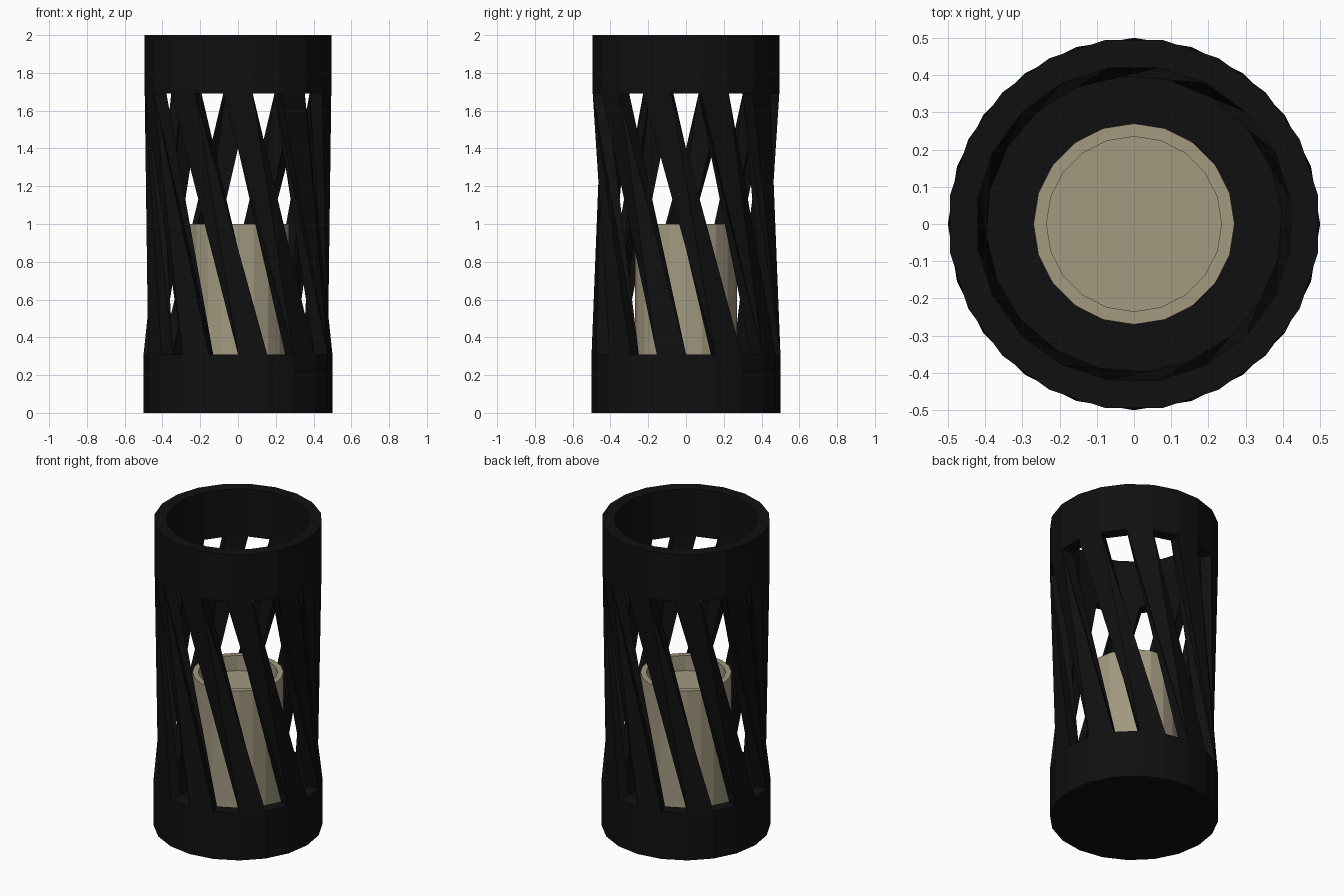
import bpy
import bmesh
from math import sin, cos, radians

cube = bpy.data.objects.get("Cube")
if cube:
    bpy.data.objects.remove(cube, do_unlink=True)

SIDES = 20
STEP = 360 / SIDES
OUTER, INNER = 0.5, 0.425
LOW, HIGH, TOP = 0.31, 1.69, 2.0
FLOOR = 0.08
TWIST = 45


def material(name, rgb):
    m = bpy.data.materials.new(name)
    m.use_nodes = True
    m.diffuse_color = (*rgb, 1)
    m.node_tree.nodes["Principled BSDF"].inputs["Base Color"].default_value = (*rgb, 1)
    return m


black = material("matte black", (0.005, 0.005, 0.005))
wax = material("cream wax", (0.36, 0.32, 0.215))


def point(radius, degrees, z):
    """Point at an angle measured from the front, turning towards +x."""
    a = radians(degrees)
    return (radius * sin(a), -radius * cos(a), z)


def finish(bm, name, mat):
    bmesh.ops.remove_doubles(bm, verts=bm.verts, dist=1e-5)
    bmesh.ops.recalc_face_normals(bm, faces=bm.faces)
    mesh = bpy.data.meshes.new(name)
    bm.to_mesh(mesh)
    bm.free()
    mesh.materials.append(mat)
    obj = bpy.data.objects.new(name, mesh)
    bpy.context.collection.objects.link(obj)
    return obj


def lathe(name, profile, mat, turn=0, closed=False):
    """Flat-sided solid of revolution from (radius, z) points."""
    bm = bmesh.new()
    pairs = list(zip(profile, profile[1:]))
    if closed:
        pairs.append((profile[-1], profile[0]))
    for i in range(SIDES):
        a, b = turn + i * STEP, turn + (i + 1) * STEP
        for (r1, z1), (r2, z2) in pairs:
            corners = [point(r1, a, z1)]
            if r1:
                corners.append(point(r1, b, z1))
            corners.append(point(r2, b, z2))
            if r2:
                corners.append(point(r2, a, z2))
            bm.faces.new([bm.verts.new(c) for c in corners])
    return finish(bm, name, mat)


# Holder: closed cup below, open ring above
lathe("base_cup", [(0, 0), (OUTER, 0), (OUTER, LOW), (INNER, LOW),
                   (INNER, FLOOR), (0, FLOOR)], black)
lathe("top_ring", [(OUTER, HIGH), (OUTER, TOP), (INNER, TOP), (INNER, HIGH)],
      black, turn=STEP / 2, closed=True)


# Slanted slats joining every second side of the cup and ring
def slat(index):
    bm = bmesh.new()
    start = index * 2 * STEP
    ends = []
    for z, turn in ((LOW, 0), (HIGH, -TWIST)):
        a, b = start + turn, start + turn + STEP
        ends.append([bm.verts.new(point(r, d, z)) for r, d in
                     ((OUTER, a), (OUTER, b), (INNER, b), (INNER, a))])
    low, high = ends
    bm.faces.new(low)
    bm.faces.new(high)
    for i in range(4):
        j = (i + 1) % 4
        bm.faces.new((low[i], low[j], high[j], high[i]))
    bmesh.ops.triangulate(bm, faces=bm.faces[:], quad_method='SHORT_EDGE')
    finish(bm, f"slat_{index + 1}", black)


for n in range(SIDES // 2):
    slat(n)

# Candle with a shallow hollow in its top
lathe("candle", [(0, FLOOR), (0.27, FLOOR), (0.27, 1.0), (0.235, 1.0),
                 (0.235, 0.9), (0, 0.9)], wax)
